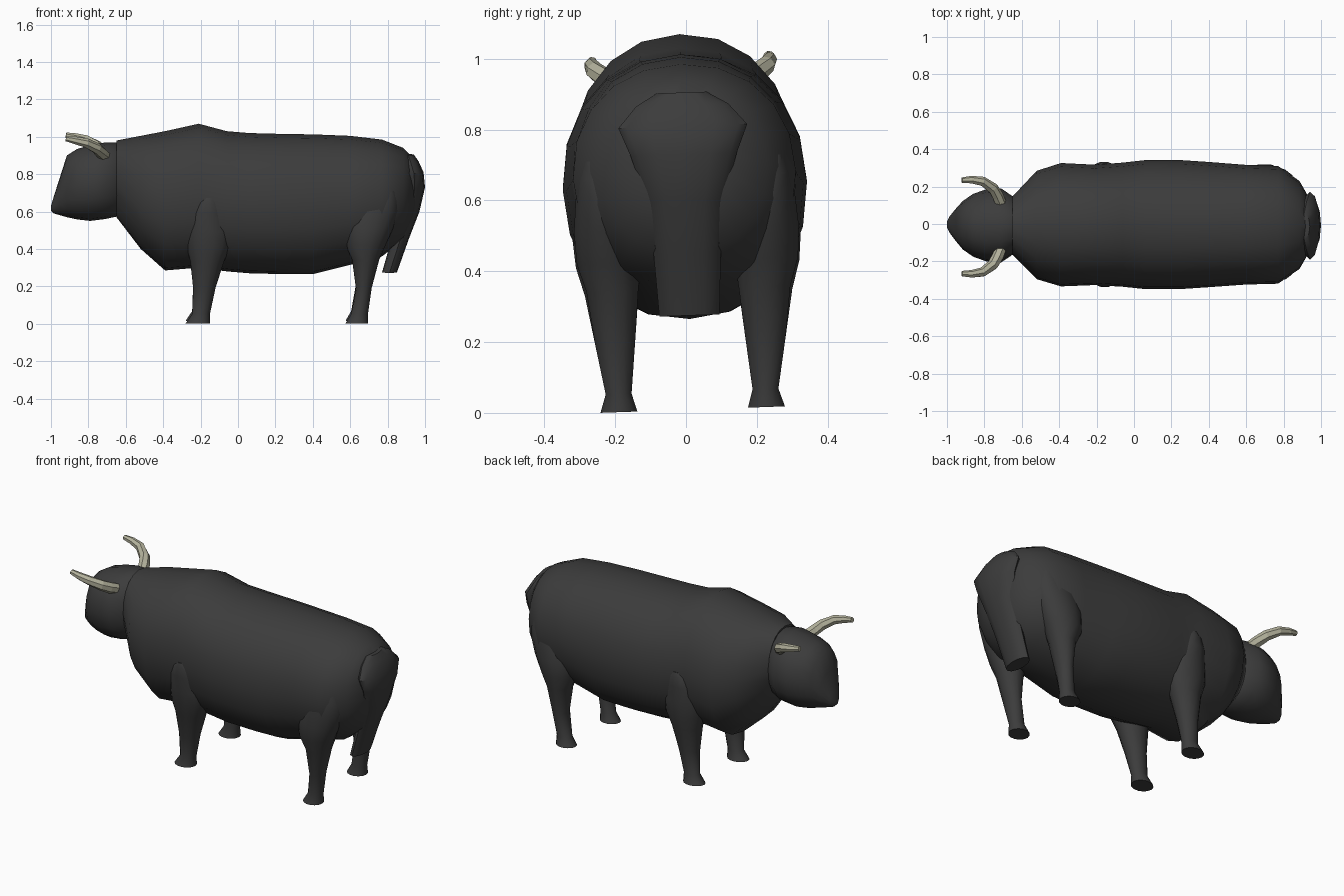
import bpy, bmesh
from math import cos, sin, pi, copysign
from mathutils import Vector, Matrix

# the whole animal leans very slightly about its long axis
LEAN = Matrix.Translation((0, 0, 0.55)) @ Matrix.Rotation(0.035, 4, 'X') @ Matrix.Translation((0, 0, -0.55))


def material(name, rgb):
    m = bpy.data.materials.new(name)
    m.diffuse_color = (*rgb, 1)
    return m


HIDE = material("dark_hide", (0.045, 0.045, 0.045))
HORN = material("horn", (0.45, 0.44, 0.33))


def skin(name, rings, mat, smooth=True):
    """Bridge a list of point rings into a capped tube."""
    bm = bmesh.new()
    vs = [[bm.verts.new(LEAN @ Vector(p)) for p in r] for r in rings]
    n = len(vs[0])
    for a, b in zip(vs, vs[1:]):
        for i in range(n):
            j = (i + 1) % n
            bm.faces.new((a[i], a[j], b[j], b[i]))
    bm.faces.new(vs[0])
    bm.faces.new(vs[-1])
    bmesh.ops.recalc_face_normals(bm, faces=bm.faces)
    me = bpy.data.meshes.new(name)
    bm.to_mesh(me)
    bm.free()
    me.materials.append(mat)
    ob = bpy.data.objects.new(name, me)
    bpy.context.collection.objects.link(ob)
    if smooth:
        bpy.ops.object.select_all(action='DESELECT')
        ob.select_set(True)
        bpy.context.view_layer.objects.active = ob
        bpy.ops.object.shade_smooth_by_angle(angle=0.7)
    return ob


def oval(lo1, hi1, lo2, hi2, n, power=2.0):
    for i in range(n):
        c, s = cos(2 * pi * i / n), sin(2 * pi * i / n)
        c, s = [copysign(abs(v) ** (2 / power), v) for v in (c, s)]
        yield (lo1 + hi1) / 2 + c * (hi1 - lo1) / 2, (lo2 + hi2) / 2 + s * (hi2 - lo2) / 2


def along_x(sections, n, power):
    # sections: x, bottom z, top z, half width
    return [[(x, y, z) for y, z in oval(-w, w, b, t, n, power)] for x, b, t, w in sections]


def along_z(sections, n, side=1):
    # sections: z, x range, y range
    return [[(x, side * y, z) for x, y in oval(x0, x1, y0, y1, n)] for z, x0, x1, y0, y1 in sections]


# barrel-shaped body with shoulder hump
skin("body", along_x([
    (-0.65, 0.57, 0.98, 0.155), (-0.52, 0.40, 1.005, 0.29), (-0.39, 0.285, 1.03, 0.33),
    (-0.21, 0.30, 1.07, 0.322), (-0.06, 0.28, 1.03, 0.332), (0.06, 0.27, 1.02, 0.345),
    (0.25, 0.265, 1.015, 0.345), (0.40, 0.265, 1.013, 0.335), (0.60, 0.315, 1.005, 0.32),
    (0.77, 0.36, 0.985, 0.315), (0.885, 0.45, 0.94, 0.235), (0.945, 0.57, 0.875, 0.13)], 20, 2.15), HIDE)

# blunt head
skin("head", along_x([
    (-1.0, 0.605, 0.63, 0.015), (-0.985, 0.59, 0.68, 0.045), (-0.95, 0.58, 0.79, 0.09),
    (-0.915, 0.57, 0.90, 0.13), (-0.86, 0.558, 0.935, 0.168), (-0.79, 0.55, 0.955, 0.193),
    (-0.71, 0.56, 0.97, 0.198), (-0.64, 0.575, 0.97, 0.15), (-0.6, 0.62, 0.94, 0.12)], 16, 2.15), HIDE)

# thick tail hanging off the rump
skin("tail", along_z([
    (z, x0, x1, -w, w) for z, x0, x1, w in (
        (0.275, 0.77, 0.85, 0.085), (0.45, 0.82, 0.912, 0.095), (0.60, 0.87, 0.97, 0.11),
        (0.73, 0.89, 1.0, 0.15), (0.81, 0.89, 0.992, 0.182), (0.87, 0.88, 0.965, 0.13),
        (0.905, 0.88, 0.94, 0.07))], 12), HIDE)

# legs: z, x range, y range
FRONT = [(0.009, -0.28, -0.15, 0.155, 0.262), (0.06, -0.245, -0.15, 0.17, 0.245),
         (0.20, -0.24, -0.12, 0.155, 0.27), (0.34, -0.255, -0.075, 0.14, 0.295),
         (0.42, -0.275, -0.04, 0.13, 0.318), (0.50, -0.28, -0.03, 0.13, 0.325),
         (0.60, -0.26, -0.06, 0.16, 0.335), (0.66, -0.225, -0.085, 0.2, 0.336),
         (0.685, -0.19, -0.12, 0.24, 0.33)]
REAR = [(0.009, 0.575, 0.695, 0.155, 0.262), (0.06, 0.605, 0.695, 0.17, 0.245),
        (0.20, 0.63, 0.715, 0.155, 0.27), (0.35, 0.61, 0.755, 0.14, 0.29),
        (0.43, 0.575, 0.79, 0.13, 0.315), (0.52, 0.572, 0.83, 0.13, 0.32),
        (0.61, 0.585, 0.86, 0.14, 0.312), (0.67, 0.63, 0.855, 0.17, 0.305),
        (0.72, 0.71, 0.84, 0.22, 0.285)]
# horn path: x, y, z, radius
PATH = [(-0.71, 0.12, 0.90, 0.03), (-0.73, 0.165, 0.92, 0.032), (-0.755, 0.205, 0.945, 0.03),
        (-0.81, 0.243, 0.975, 0.026), (-0.87, 0.252, 0.99, 0.021), (-0.92, 0.25, 1.0, 0.015)]


def horn_rings(side, n=7):
    pts = [Vector((x, side * y, z)) for x, y, z, r in PATH]
    rings = []
    for k, p in enumerate(pts):
        d = (pts[min(k + 1, len(pts) - 1)] - pts[max(k - 1, 0)]).normalized()
        u = d.cross(Vector((0, 0, 1))).normalized()
        v = d.cross(u)
        r = PATH[k][3]
        rings.append([p + r * (cos(2 * pi * i / n) * u + sin(2 * pi * i / n) * v) for i in range(n)])
    return rings


for side, label in ((-1, "near"), (1, "far")):
    skin("front_leg_" + label, along_z(FRONT, 14, side), HIDE)
    skin("rear_leg_" + label, along_z(REAR, 14, side), HIDE)
    skin("horn_" + label, horn_rings(side), HORN, smooth=False)
